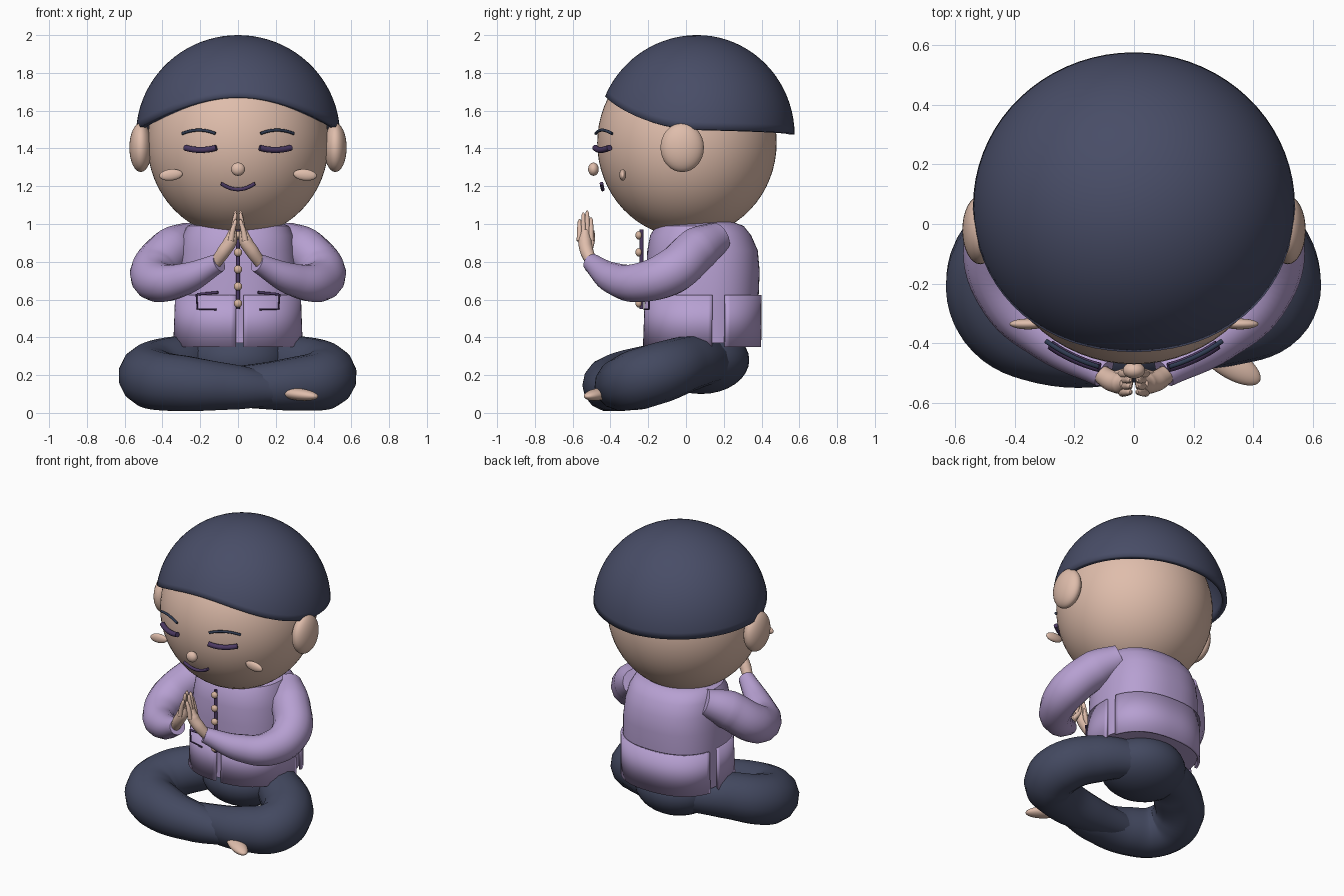
import bpy, bmesh
from math import sin, cos, pi, asin, sqrt, radians, copysign

if "Cube" in bpy.data.objects:
    bpy.data.objects.remove(bpy.data.objects["Cube"])


def material(name, rgb):
    m = bpy.data.materials.new(name)
    m.use_nodes = True
    m.diffuse_color = (*rgb, 1)
    m.node_tree.nodes["Principled BSDF"].inputs["Base Color"].default_value = (*rgb, 1)
    return m


SKIN = material("skin", (0.74, 0.51, 0.41))
HAIR = material("hair navy", (0.065, 0.074, 0.135))
PANTS = material("trouser navy", (0.056, 0.066, 0.117))
JACKET = material("lilac cloth", (0.47, 0.35, 0.64))
TRIM = material("dark purple", (0.07, 0.04, 0.12))
BROW = material("brow navy", (0.03, 0.045, 0.085))
BUTTON = material("button tan", (0.68, 0.46, 0.34))


def finish(ob, name, mat, angle=40):
    ob.name = name
    ob.data.materials.clear()
    ob.data.materials.append(mat)
    bpy.ops.object.select_all(action="DESELECT")
    ob.select_set(True)
    bpy.context.view_layer.objects.active = ob
    bpy.ops.object.shade_smooth_by_angle(angle=radians(angle))
    return ob


def ball(name, loc, size, mat, rot=(0, 0, 0), seg=32):
    bpy.ops.mesh.primitive_uv_sphere_add(segments=seg, ring_count=seg // 2, radius=1,
                                         location=loc, rotation=rot)
    ob = bpy.context.object
    ob.scale = size
    return finish(ob, name, mat)


def tube(name, pts, mat, res=8, smooth=True):
    """Swept tube through (x, y, z, radius) points."""
    cu = bpy.data.curves.new(name, "CURVE")
    cu.dimensions = "3D"
    cu.bevel_depth = 1
    cu.bevel_resolution = 5
    cu.resolution_u = res
    cu.use_fill_caps = True
    sp = cu.splines.new("BEZIER")
    sp.bezier_points.add(len(pts) - 1)
    kind = "AUTO" if smooth else "VECTOR"
    for b, p in zip(sp.bezier_points, pts):
        b.co = p[:3]
        b.radius = p[3]
        b.handle_left_type = b.handle_right_type = kind
    ob = bpy.data.objects.new(name, cu)
    bpy.context.collection.objects.link(ob)
    bpy.ops.object.select_all(action="DESELECT")
    ob.select_set(True)
    bpy.context.view_layer.objects.active = ob
    bpy.ops.object.convert(target="MESH")
    return finish(bpy.context.object, name, mat)


def sheet(name, rows, mat, closed=True, caps=False, thick=0, offset=-1):
    """Grid surface, rows from bottom to top, points counter-clockwise."""
    bm = bmesh.new()
    vs = [[bm.verts.new(p) for p in row] for row in rows]
    n = len(vs[0])
    for lo, hi in zip(vs, vs[1:]):
        for i in range(n if closed else n - 1):
            j = (i + 1) % n
            bm.faces.new((lo[i], lo[j], hi[j], hi[i]))
    if caps:
        bm.faces.new(vs[0][::-1])
        bm.faces.new(vs[-1])
    bmesh.ops.remove_doubles(bm, verts=bm.verts, dist=0.0001)
    me = bpy.data.meshes.new(name)
    bm.to_mesh(me)
    bm.free()
    ob = bpy.data.objects.new(name, me)
    bpy.context.collection.objects.link(ob)
    if thick:
        mod = ob.modifiers.new("thickness", "SOLIDIFY")
        mod.thickness = thick
        mod.offset = offset
    return finish(ob, name, mat)


# Head, ears and face
HX, HY, HZ, HC = 0.48, 0.475, 0.5, 1.43
ball("head", (0, 0.005, HC), (HX, HY, HZ), SKIN, seg=64)


def face_y(x, z, out):
    return -HY * sqrt(max(0, 1 - (x / HX) ** 2 - ((z - HC) / HZ) ** 2)) - out


def face_arc(name, x0, x1, z, bend, r, out, mat):
    pts = []
    for i in range(9):
        t = i / 4 - 1
        x, zz = (x0 + x1) / 2 + t * (x1 - x0) / 2, z + bend * t * t
        pts.append((x, face_y(x, zz, out), zz, r))
    return tube(name, pts, mat, res=3)


ball("nose", (0, -0.49, 1.29), (0.037, 0.028, 0.035), SKIN)
face_arc("mouth", -0.09, 0.09, 1.183, 0.032, 0.01, 0.028, TRIM)
for s, side in ((1, "left"), (-1, "right")):
    ball(side + "_ear", (s * 0.515, -0.02, 1.405), (0.06, 0.115, 0.13), SKIN)
    face_arc(side + "_closed_eye", s * 0.115, s * 0.28, 1.392, 0.012, 0.016, 0.02, TRIM)
    face_arc(side + "_eyebrow", s * 0.12, s * 0.295, 1.497, -0.018, 0.008, 0.02, BROW)
    ball(side + "_cheek", (s * 0.355, -0.335, 1.26), (0.062, 0.018, 0.03), SKIN, (0, s * 0.1, 0))

# Hair cap with a raised front hairline
rows = []
for k in range(21):
    row = []
    for i in range(72):
        a = 2 * pi * i / 72
        edge = 0.005 + 0.035 * abs(cos(a / 2)) + 0.165 * max(0, cos(a)) ** 2
        lat0 = asin(edge / 0.53)
        lat = lat0 + (pi / 2 - lat0) * k / 20
        depth = 0.53 if cos(a) > 0 else 0.515
        row.append((0.54 * sin(a) * cos(lat), 0.06 - depth * cos(a) * cos(lat), 1.47 + 0.53 * sin(lat)))
    rows.append(row)
sheet("hair_cap", rows, HAIR, thick=0.03)


# Jacket body: rounded-box sections given as z, half width, front y, back y
def body(a, ring, grow=0):
    z, w, f, b = ring
    e = 2 / 2.4
    x = copysign(abs(sin(a)) ** e, sin(a)) * (w + grow)
    y = -copysign(abs(cos(a)) ** e, cos(a)) * ((b - f) / 2 + grow)
    return (x, (f + b) / 2 + y, z)


HEM, WAIST = (0.35, 0.325, -0.21, 0.38), (0.625, 0.325, -0.21, 0.385)
rings = [(0.37,) + HEM[1:], WAIST, (0.75, 0.322, -0.21, 0.39), (0.86, 0.31, -0.205, 0.38),
         (0.94, 0.295, -0.19, 0.345), (0.99, 0.27, -0.16, 0.305), (1.01, 0.22, -0.1, 0.25)]
sheet("jacket_body", [[body(2 * pi * i / 64, r) for i in range(64)] for r in rings], JACKET, caps=True)

# Jacket skirt panels with front and side vents
for name, a0, a1, top in (("left_front_panel", 3, 97, 0), ("right_front_panel", 263, 359, 0),
                          ("back_panel", 109, 251, 0.008)):
    angles = [radians(a0 + (a1 - a0) * i / 30) for i in range(31)]
    sheet(name, [[body(a, HEM, 0.01) for a in angles], [body(a, WAIST, top) for a in angles]],
          JACKET, closed=False, thick=0.016, offset=0)

# Placket, buttons and pocket piping
tube("placket", [(0, -0.235, 0.55, 0.011), (0, -0.235, 0.97, 0.011)], TRIM, smooth=False)
for i in range(5):
    ball("button_%d" % (i + 1), (0, -0.25, 0.58 + i * 0.09), (0.022, 0.018, 0.022), BUTTON, seg=20)
for s, side in ((1, "left"), (-1, "right")):
    tube(side + "_pocket_top", [(s * 0.105, -0.222, 0.638, 0.007), (s * 0.215, -0.2, 0.628, 0.007)],
         TRIM, smooth=False)
    tube(side + "_pocket_edge", [(s * 0.22, -0.195, 0.63, 0.005), (s * 0.215, -0.195, 0.55, 0.005),
                                 (s * 0.115, -0.22, 0.548, 0.005)], TRIM, smooth=False)

    # Sleeves
    tube(side + "_sleeve", [(s * x, y, z, r) for x, y, z, r in (
        (0.25, 0.17, 0.93, 0.085), (0.35, 0.06, 0.865, 0.12), (0.45, -0.08, 0.745, 0.122),
        (0.41, -0.25, 0.69, 0.105), (0.28, -0.38, 0.71, 0.085), (0.1, -0.5, 0.795, 0.05))], JACKET)

    # Praying hand: palm, fingers and thumb
    tube(side + "_palm", [(s * x, y, z, r) for x, y, z, r in (
        (0.12, -0.495, 0.79, 0.03), (0.075, -0.525, 0.855, 0.036),
        (0.04, -0.535, 0.91, 0.036), (0.026, -0.535, 0.965, 0.022))], SKIN)
    for i, tip in enumerate((1.035, 1.07, 1.06, 1.025)):
        y = -0.503 - 0.02 * i
        tube(side + "_finger_%d" % (i + 1), [
            (s * 0.038, y, 0.91, 0.016), (s * 0.027, y, 0.97, 0.014),
            (s * 0.014, y, tip - 0.012, 0.01), (s * 0.012, y, tip, 0.004)], SKIN, res=4)
    tube(side + "_thumb", [(s * 0.06, -0.51, 0.87, 0.018), (s * 0.025, -0.495, 0.92, 0.014),
                           (s * 0.012, -0.49, 0.965, 0.006)], SKIN, res=4)

# Trousers: hips and two crossed legs
ball("hips", (0, 0.08, 0.28), (0.27, 0.255, 0.18), PANTS)
tube("left_leg", [(0.1, 0.16, 0.27, 0.11), (0.3, 0.03, 0.265, 0.145), (0.455, -0.13, 0.215, 0.16),
                  (0.45, -0.26, 0.175, 0.16), (0.32, -0.33, 0.155, 0.145),
                  (0.05, -0.36, 0.14, 0.115), (-0.24, -0.35, 0.14, 0.08)], PANTS)
tube("right_leg", [(-0.1, 0.16, 0.27, 0.11), (-0.3, 0.03, 0.265, 0.145), (-0.465, -0.15, 0.21, 0.16),
                   (-0.44, -0.3, 0.175, 0.16), (-0.28, -0.39, 0.155, 0.15),
                   (0, -0.41, 0.135, 0.12), (0.22, -0.385, 0.12, 0.08)], PANTS)

# Bare feet tucked under the opposite legs
ball("right_foot", (0.32, -0.465, 0.098), (0.12, 0.05, 0.032), SKIN, (0, 0.1, radians(-32)))
ball("left_foot", (-0.27, -0.34, 0.12), (0.09, 0.05, 0.04), SKIN, (0, 0, radians(10)))
